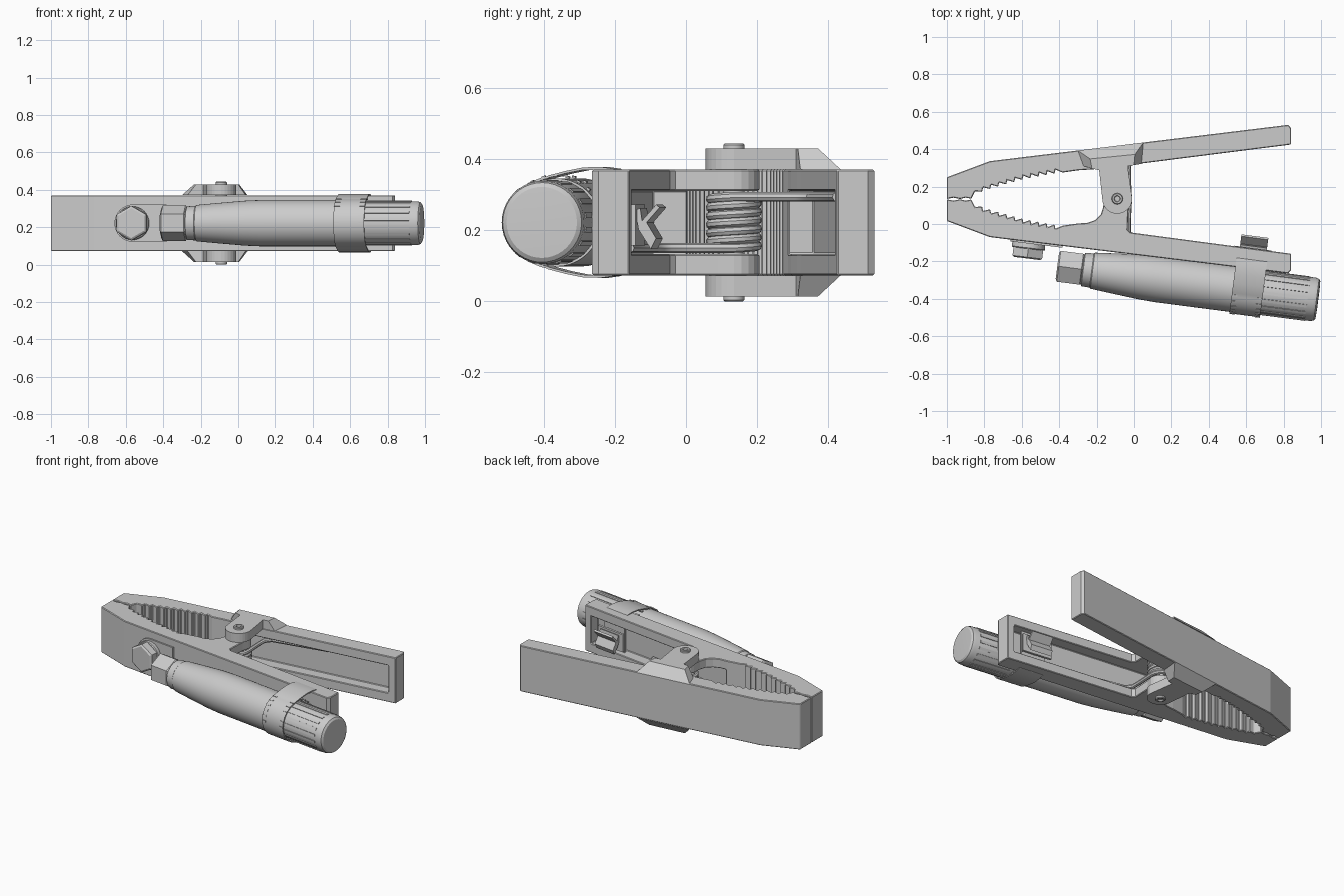
import bpy, bmesh, math
from math import sin, cos, pi, radians
from mathutils import Matrix, Vector

if "Cube" in bpy.data.objects:
    bpy.data.objects.remove(bpy.data.objects["Cube"])

MID, ZC = 0.133, 0.222            # jaw mirror line (y) and centre height
PIV = (-0.09, 0.135)              # hinge


def finish(name, bm, smooth=None, mat=None):
    if mat:
        bm.transform(mat)
    bmesh.ops.recalc_face_normals(bm, faces=bm.faces)
    me = bpy.data.meshes.new(name)
    bm.to_mesh(me)
    bm.free()
    ob = bpy.data.objects.new(name, me)
    bpy.context.collection.objects.link(ob)
    bpy.ops.object.select_all(action='DESELECT')
    ob.select_set(True)
    bpy.context.view_layer.objects.active = ob
    if smooth:
        bpy.ops.object.shade_smooth_by_angle(angle=radians(smooth))
    return ob


def prism(name, pts, z0, z1, top=None, mat=None, smooth=None):
    bm = bmesh.new()
    a = [bm.verts.new((x, y, z0)) for x, y in pts]
    b = [bm.verts.new((x, y, z1)) for x, y in (top or pts)]
    bm.faces.new(a)
    bm.faces.new(b)
    for i in range(len(a)):
        j = (i + 1) % len(a)
        bm.faces.new((a[i], a[j], b[j], b[i]))
    return finish(name, bm, smooth, mat)


def lathe(name, prof, mat, n=32, smooth=35, phase=0.0):
    """Revolve (distance, radius) pairs about the local x axis."""
    bm = bmesh.new()
    rings = [[bm.verts.new((s, r * cos(phase + 2 * pi * i / n), r * sin(phase + 2 * pi * i / n)))
              for i in range(n)] for s, r in prof]
    for p, q in zip(rings, rings[1:]):
        for i in range(n):
            j = (i + 1) % n
            bm.faces.new((p[i], p[j], q[j], q[i]))
    bm.faces.new(rings[0])
    bm.faces.new(rings[-1])
    return finish(name, bm, smooth, mat)


def arc(cx, cy, r, a0, a1, n):
    return [(cx + r * cos(radians(a0 + (a1 - a0) * i / n)),
             cy + r * sin(radians(a0 + (a1 - a0) * i / n))) for i in range(n + 1)]


def flip(pts):
    return [(x, 2 * MID - y) for x, y in pts]


def cut(ob, cutter):
    cutter.hide_render = True
    m = ob.modifiers.new("pocket", 'BOOLEAN')
    m.operation, m.object, m.solver = 'DIFFERENCE', cutter, 'EXACT'
    bpy.context.view_layer.objects.active = ob
    bpy.ops.object.modifier_apply(modifier=m.name)
    bpy.data.objects.remove(cutter)


# toothed jaw edge, written for the upper jaw
KEYS = [(-0.87, 0.01), (-0.8, 0.045), (-0.6, 0.102), (-0.4, 0.14), (-0.3, 0.152)]


def gap(x):
    for (x0, d0), (x1, d1) in zip(KEYS, KEYS[1:]):
        if x <= x1:
            return d0 + (d1 - d0) * (x - x0) / (x1 - x0)
    return KEYS[-1][1]


teeth = [(-1.0, MID + 0.001), (-0.965, MID + 0.008), (-0.93, MID + 0.001),
         (-0.9, MID + 0.008), (-0.87, MID + 0.002)]
for i in range(11):
    x = -0.85 + i * 0.043
    teeth += [(x, MID + gap(x) + 0.022), (x + 0.038, MID + gap(x + 0.038))]
outer = [(0.84, 0.425), (0.84, 0.512), (0.825, 0.53), (-0.77, 0.336), (-1.0, 0.25)]

# jaw and handle halves
upper = prism("upper_jaw", teeth + [(-0.3, 0.287), (-0.18, 0.295), (-0.04, 0.312), (0.05, 0.325)] + outer,
              0.073, 0.371)
lug = [(-0.3, 0.003), (-0.25, 0.006), (-0.21, 0.02), (-0.178, 0.05), (-0.165, 0.09)]
lower = prism("lower_jaw", flip(teeth) + lug + arc(*PIV, 0.072, 170, 0, 10)
              + [(-0.03, 0.09), (-0.035, -0.03), (-0.02, -0.045)] + flip(outer), 0.073, 0.371)

# hollow channels inside both handles
pocket = [(-0.29, 0.0), (-0.29, 0.36), (0.79, 0.488), (0.805, 0.0)]
cut(upper, prism("upper_pocket", pocket, 0.133, 0.311))
cut(lower, prism("lower_pocket", flip(pocket), 0.133, 0.311))
for ob in (upper, lower):
    b = ob.modifiers.new("soft_edge", 'BEVEL')
    b.width, b.segments, b.limit_method, b.angle_limit = 0.004, 1, 'ANGLE', radians(60)

# raised hinge ears on the upper jaw
ear = arc(*PIV, 0.08, 0, -180, 14)
base = ear + [(-0.187, 0.29), (-0.27, 0.31), (-0.3, 0.393), (0.05, 0.435), (0.04, 0.322), (-0.035, 0.31)]
peak = ear + [(-0.187, 0.288), (-0.225, 0.296), (-0.235, 0.348), (0.005, 0.372), (0.0, 0.315), (-0.035, 0.31)]
prism("hinge_ear_top", base, 0.3715, 0.43, peak)
prism("hinge_ear_bottom", base, 0.0725, 0.014, peak)

# hinge pin with dimpled ends
lathe("hinge_pin", [(0.008, 0.014), (0, 0.017), (0, 0.026), (0.004, 0.03), (0.44, 0.03),
                    (0.444, 0.026), (0.444, 0.017), (0.436, 0.014)],
      Matrix.Translation((*PIV, 0)) @ Matrix.Rotation(-pi / 2, 4, 'Y'), 24)


# coil spring with a leg in each handle
def wire(name, pts, r):
    cu = bpy.data.curves.new(name, 'CURVE')
    cu.dimensions, cu.bevel_depth, cu.bevel_resolution, cu.use_fill_caps = '3D', r, 2, True
    sp = cu.splines.new('POLY')
    sp.points.add(len(pts) - 1)
    for p, co in zip(sp.points, pts):
        p.co = (*co, 1)
    ob = bpy.data.objects.new(name, cu)
    bpy.context.collection.objects.link(ob)
    bpy.ops.object.select_all(action='DESELECT')
    ob.select_set(True)
    bpy.context.view_layer.objects.active = ob
    bpy.ops.object.convert(target='MESH')
    bpy.ops.object.shade_smooth_by_angle(angle=radians(40))


leg = [(-0.03, 0.24), (-0.03, 0.31), (0.0, 0.35), (0.35, 0.425)]
turns = [(PIV[0] + 0.066 * cos(2 * pi * i / 24), PIV[1] + 0.066 * sin(2 * pi * i / 24),
          0.15 + 0.144 * i / 144) for i in range(145)]
wire("spring", [(x, y, 0.15) for x, y in reversed(flip(leg))] + turns + [(x, y, 0.294) for x, y in leg], 0.0135)

# tapered torch barrel clipped under the lower handle
T = Matrix.Translation((-0.41, -0.225, ZC)) @ Matrix.Rotation(radians(-7.4), 4, 'Z')
lathe("barrel_nut", [(0, 0.08), (0.008, 0.096), (0.13, 0.096), (0.14, 0.085), (0.16, 0.085)], T, 6, 20, pi / 6)
lathe("barrel", [(0.135, 0.08), (0.14, 0.09), (0.185, 0.092), (0.19, 0.097), (0.22, 0.1), (0.32, 0.109),
                 (0.45, 0.12), (0.54, 0.124), (1.08, 0.124)], T, 40, 25)
lathe("barrel_cap", [(1.075, 0.1), (1.08, 0.117), (1.38, 0.117), (1.397, 0.112), (1.405, 0.1), (1.407, 0.05)],
      T, 40, 25)

# grip ribs on the cap
bm = bmesh.new()
for i in range(18):
    bmesh.ops.create_cube(bm, size=1, matrix=Matrix.Rotation(2 * pi * i / 18, 4, 'X')
                          @ Matrix.Translation((1.225, 0, 0.116)) @ Matrix.Diagonal((0.25, 0.016, 0.008, 1)))
finish("cap_ribs", bm, None, T)

# strap round the barrel, running into the handle sides
CYC = Matrix(((0, 0, 1, 0), (1, 0, 0, 0), (0, 1, 0, 0), (0, 0, 0, 1)))
half = [(-0.02, 0.132), (0.03, 0.145), (0.08, 0.155), (0.13, 0.156), (0.165, 0.151), (0.185, 0.135)]
path = [(u, -v) for u, v in reversed(half)] + arc(0, 0, 0.132, -100, -260, 20) + half
inner = [(u * 0.95, v * 0.95) for u, v in path]
prism("strap", path + inner[::-1], 0.945, 1.11, None, T @ CYC, 30)
bm = bmesh.new()
for i in range(13):
    for s in (0.96, 1.095):
        bmesh.ops.create_cube(bm, size=1, matrix=Matrix.Rotation(radians(-15 * i), 4, 'X')
                              @ Matrix.Translation((s, 0, 0)) @ Matrix.Rotation(pi, 4, 'X')
                              @ Matrix.Translation((0, 0, 0)) @ Matrix.Rotation(pi / 2, 4, 'X')
                              @ Matrix.Translation((0, 0, 0.132)) @ Matrix.Diagonal((0.03, 0.01, 0.006, 1)))
finish("strap_ticks", bm, None, T @ Matrix.Rotation(pi / 2, 4, 'X') @ Matrix.Rotation(pi / 2, 4, 'X'))

# strap buckle inside the handle: base, bent clip and screw
prism("buckle_base", [(0.175, -0.1), (0.19, -0.1), (0.19, 0.1), (0.175, 0.1)], 0.95, 1.11, None, T @ CYC)
prism("buckle_clip", [(0.285, 0.05), (0.295, 0.042), (0.258, 0.0), (0.285, -0.045), (0.27, -0.075),
                      (0.235, -0.02), (0.225, 0.035), (0.24, 0.04), (0.245, 0.005)], 0.955, 1.1, None, T @ CYC)
prism("buckle_flange", [(0.215, -0.065), (0.23, -0.065), (0.23, 0.05), (0.215, 0.05)], 0.925, 1.125, None, T @ CYC)

# hex bolt with washer and mounting plate on the lower jaw
B = Matrix.Translation((-0.56, -0.093, ZC)) @ Matrix.Rotation(radians(-97), 4, 'Z')
lathe("bolt_washer", [(-0.01, 0.085), (0.035, 0.09), (0.04, 0.085)], B, 32)
lathe("bolt_head", [(0.035, 0.088), (0.04, 0.092), (0.085, 0.092), (0.092, 0.08)], B, 6, 20, pi / 6)
prism("mounting_plate", arc(0, 0, 0.1, -90, -270, 16) + [(0.18, 0.1), (0.18, -0.1)], -0.01, 0.012, None,
      B @ CYC)
